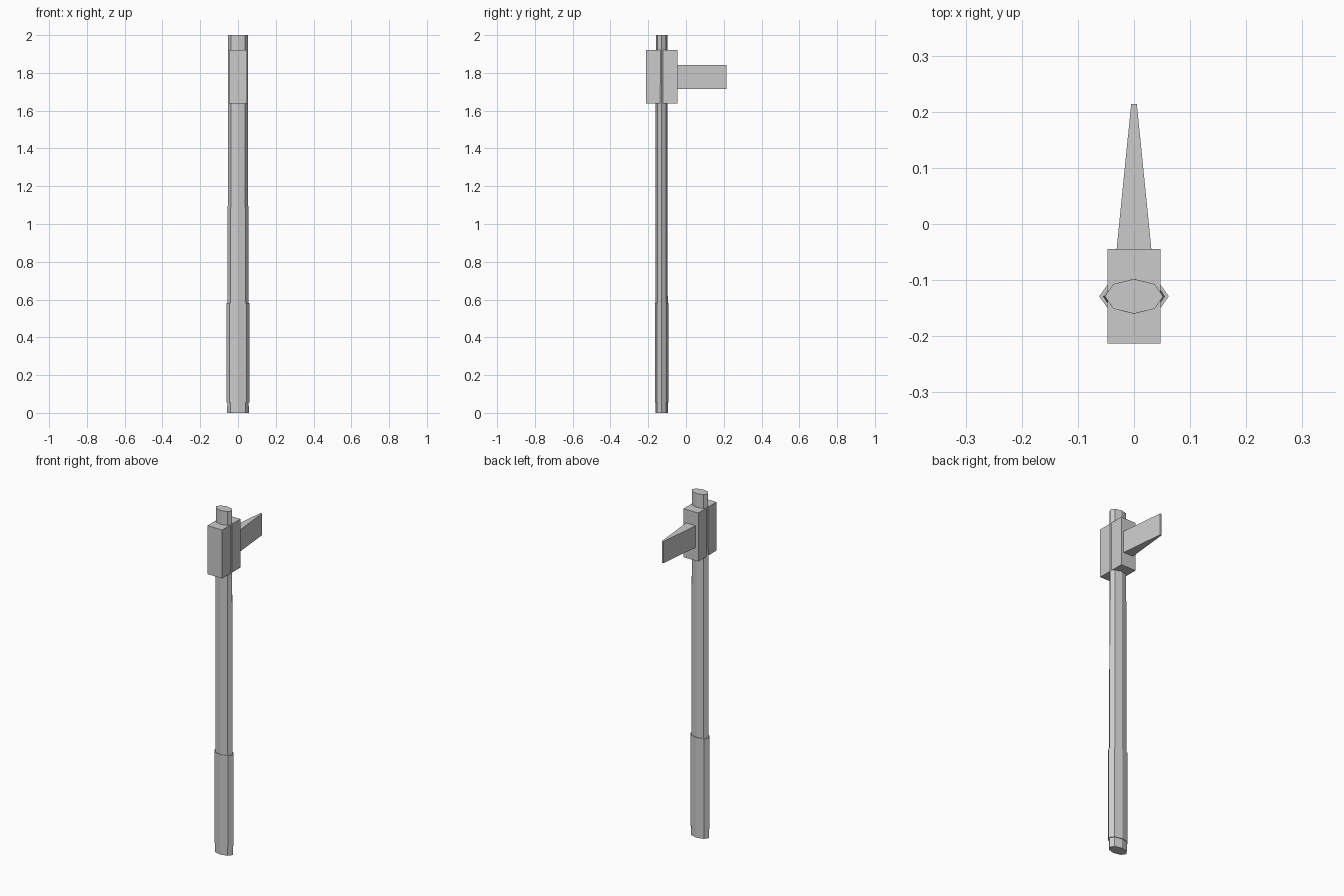
import bpy
from math import cos, sin, tau

cube = bpy.data.objects.get("Cube")
if cube:
    bpy.data.objects.remove(cube, do_unlink=True)

grey = bpy.data.materials.new("plain grey")
grey.use_nodes = True
colour = (0.6, 0.6, 0.6, 1)
grey.diffuse_color = colour
grey.node_tree.nodes["Principled BSDF"].inputs["Base Color"].default_value = colour

SHAFT_Y = -0.129


def loft(name, rings):
    """Join rings of equal point count into a closed flat-faced solid."""
    n = len(rings[0])
    verts = [p for ring in rings for p in ring]
    faces = [tuple(reversed(range(n))),
             tuple(range(len(verts) - n, len(verts)))]
    for r in range(len(rings) - 1):
        for i in range(n):
            j = (i + 1) % n
            faces.append((r * n + i, r * n + j, r * n + n + j, r * n + n + i))
    mesh = bpy.data.meshes.new(name)
    mesh.from_pydata(verts, [], faces)
    mesh.materials.append(grey)
    obj = bpy.data.objects.new(name, mesh)
    bpy.context.collection.objects.link(obj)
    return obj


def oval(rx, ry, z):
    """Eight-sided oval around the shaft axis."""
    return [(rx * cos(tau * i / 8), SHAFT_Y + ry * sin(tau * i / 8), z)
            for i in range(8)]


def upright(half_x, y, z0, z1):
    """Upright rectangle facing along y."""
    return [(-half_x, y, z0), (-half_x, y, z1), (half_x, y, z1), (half_x, y, z0)]


# Shaft with a slight taper, and the thicker grip around its lower end
loft("shaft", [oval(0.057, 0.033, 0), oval(0.052, 0.031, 2)])
loft("grip", [oval(0.062, 0.036, 0.055), oval(0.062, 0.036, 0.583)])

# Hammer block, and the wedge tapering out behind it
loft("hammer_head", [upright(0.0475, -0.213, 1.638, 1.92),
                     upright(0.0475, -0.045, 1.638, 1.92)])
loft("rear_wedge", [upright(0.031, -0.045, 1.716, 1.842),
                    upright(0.005, 0.214, 1.716, 1.842)])
